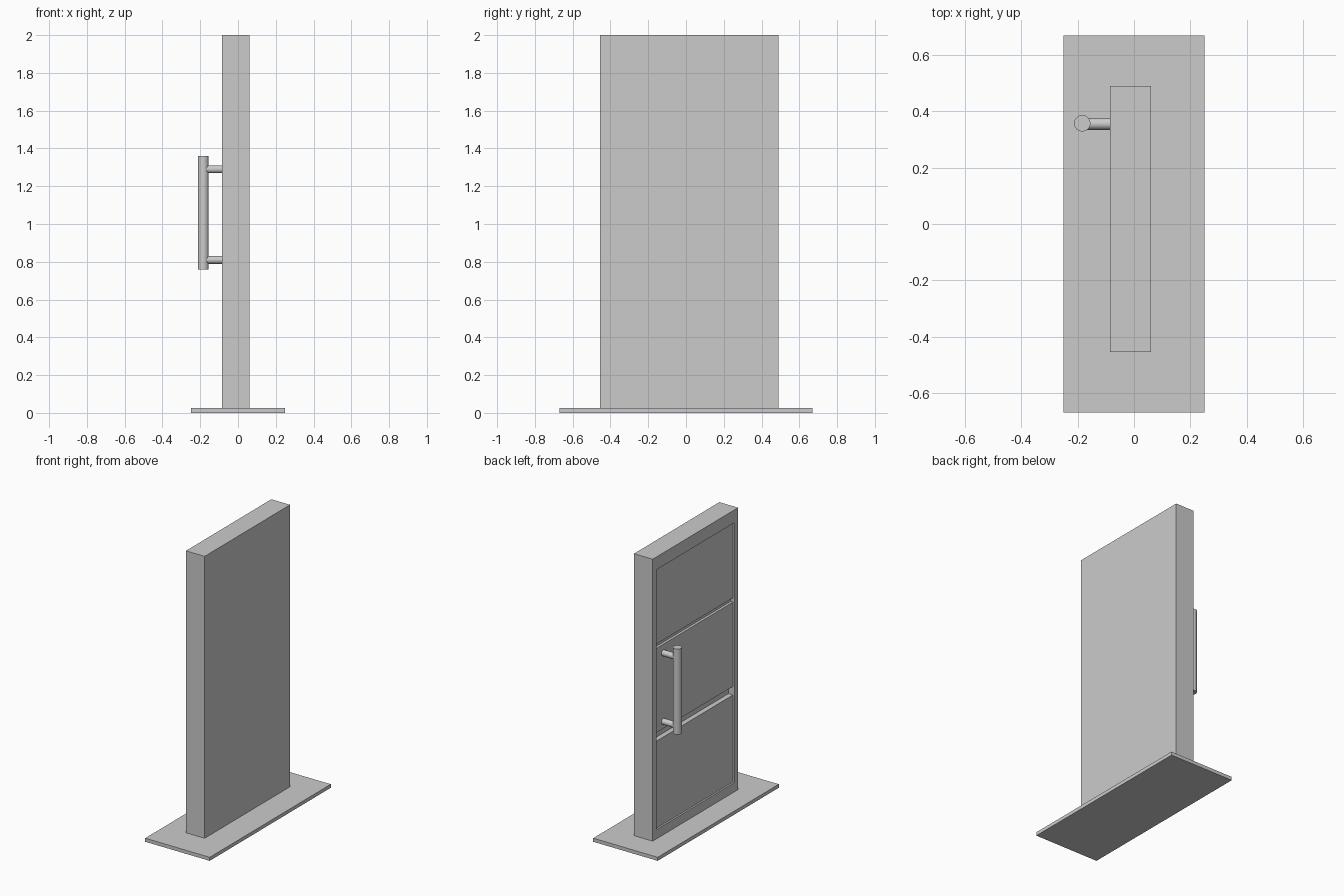
import bpy
from mathutils import Vector

if "Cube" in bpy.data.objects:
    bpy.data.objects.remove(bpy.data.objects["Cube"])


def box(name, lo, hi):
    """Axis-aligned box from two corners."""
    lo, hi = Vector(lo), Vector(hi)
    bpy.ops.mesh.primitive_cube_add(size=1, location=(lo + hi) / 2)
    ob = bpy.context.object
    ob.name = name
    ob.scale = hi - lo
    bpy.ops.object.transform_apply(location=False, rotation=False, scale=True)
    return ob


def rod(name, a, b, r):
    """Smooth cylinder between two points."""
    a, b = Vector(a), Vector(b)
    d = b - a
    bpy.ops.mesh.primitive_cylinder_add(
        vertices=32, radius=r, depth=d.length, location=(a + b) / 2,
        rotation=d.to_track_quat('Z', 'Y').to_euler())
    ob = bpy.context.object
    ob.name = name
    bpy.ops.object.shade_smooth_by_angle()
    return ob


def carve(target, lo, hi):
    """Cut a box-shaped recess and discard the cutter."""
    cutter = box("cutter", lo, hi)
    cutter.hide_render = True
    mod = target.modifiers.new("recess", 'BOOLEAN')
    mod.operation = 'DIFFERENCE'
    mod.solver = 'EXACT'
    mod.object = cutter
    bpy.context.view_layer.objects.active = target
    bpy.ops.object.modifier_apply(modifier=mod.name)
    bpy.data.objects.remove(cutter, do_unlink=True)


# Floor plate
box("base_plate", (-0.25, -0.67, 0), (0.25, 0.67, 0.025))

# Door slab with a shallow panel on the handle side and two grooves in it
face = -0.085
door = box("door_slab", (face, -0.455, 0.025), (0.06, 0.49, 2.0))
y0, y1 = -0.415, 0.45
carve(door, (face - 0.1, y0, 0.09), (face + 0.012, y1, 1.91))
for z, height, depth in ((0.70, 0.06, 0.047), (1.35, 0.03, 0.03)):
    carve(door, (face - 0.1, y0, z), (face + depth, y1, z + height))

# Pull handle: upright bar on two posts
hx, hy = -0.184, 0.358
rod("handle_bar", (hx, hy, 0.76), (hx, hy, 1.36), 0.029)
for i, z in enumerate((0.81, 1.29)):
    rod(f"handle_post_{i + 1}", (hx, hy - 0.002, z), (face + 0.02, hy - 0.002, z), 0.021)
